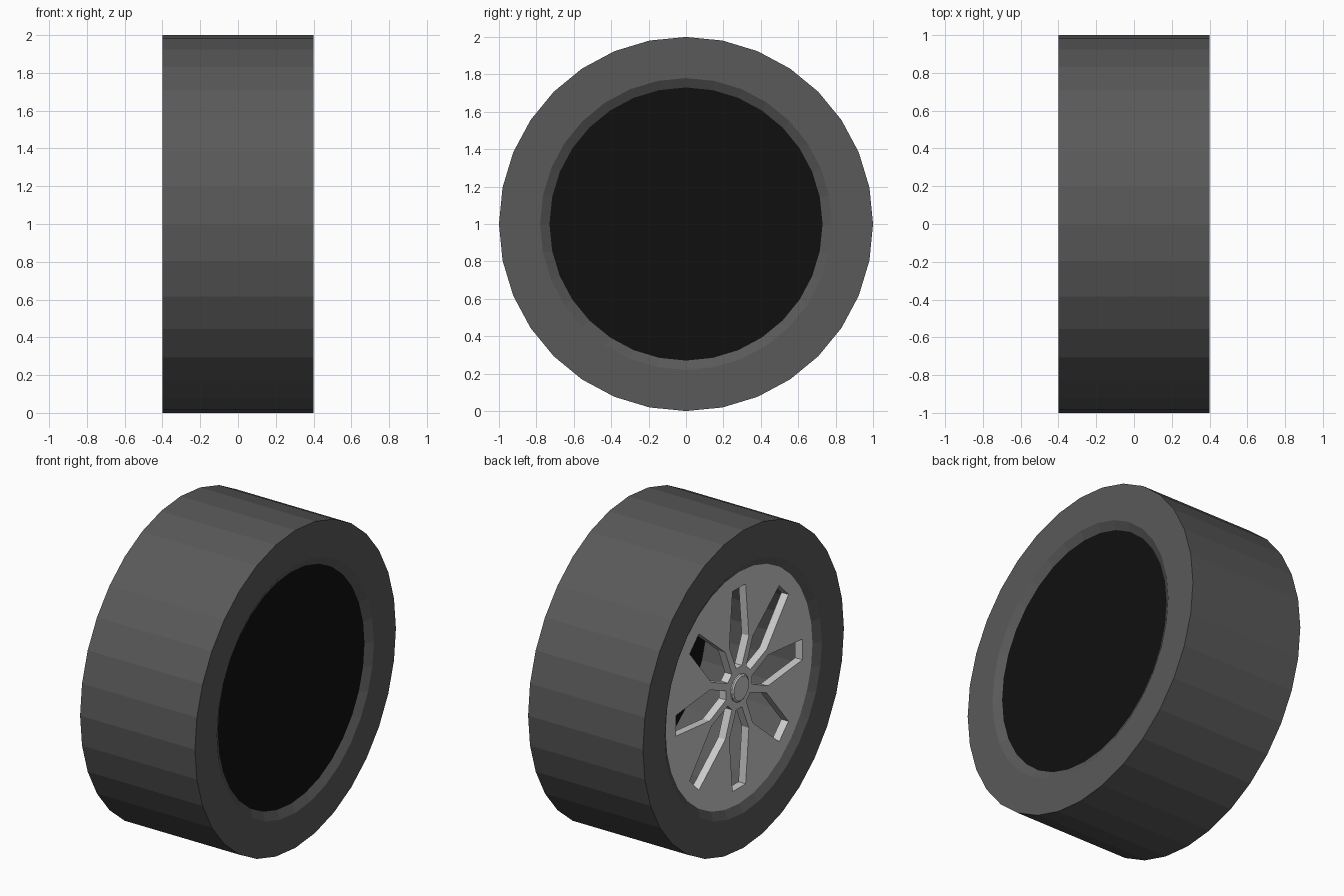
import bpy, bmesh
from math import sin, cos, pi, radians

if "Cube" in bpy.data.objects:
    bpy.data.objects.remove(bpy.data.objects["Cube"])

SIDES = 32
AXLE_Z = 1.0


def paint(obj, value):
    mat = bpy.data.materials.new(obj.name + "_colour")
    mat.diffuse_color = (value, value, value, 1)
    mat.use_nodes = True
    mat.node_tree.nodes["Principled BSDF"].inputs["Base Color"].default_value = mat.diffuse_color
    obj.data.materials.append(mat)


def lathe(name, profile, sides, value, closed=False):
    """Revolve (x, radius) points about the axle; cap open ends."""
    bm = bmesh.new()
    rings = [[bm.verts.new((x, r * sin(2 * pi * i / sides), r * cos(2 * pi * i / sides)))
              for i in range(sides)] for x, r in profile]
    pairs = list(zip(rings, rings[1:]))
    if closed:
        pairs.append((rings[-1], rings[0]))
    for a, b in pairs:
        for i in range(sides):
            j = (i + 1) % sides
            bm.faces.new((a[i], a[j], b[j], b[i]))
    if not closed:
        bm.faces.new(rings[0])
        if len(rings) > 1:
            bm.faces.new(rings[-1])
    bmesh.ops.recalc_face_normals(bm, faces=bm.faces)
    mesh = bpy.data.meshes.new(name)
    bm.to_mesh(mesh)
    bm.free()
    obj = bpy.data.objects.new(name, mesh)
    obj.location.z = AXLE_Z
    bpy.context.collection.objects.link(obj)
    paint(obj, value)
    return obj


# Tyre with chamfered inner lips and the inside barrel
lathe("tyre", [(-.4, 1), (.4, 1), (.4, .78), (.37, .73), (-.37, .73), (-.4, .78)],
      SIDES, .1, closed=True)

# Dark disc closing the inner side
lathe("back_disc", [(.362, .73), (.37, .73)], SIDES, .005)

# Spoked rim: flat filled outline with eight tapered windows
curve = bpy.data.curves.new("spoked_rim", 'CURVE')
curve.dimensions = '2D'
curve.fill_mode = 'BOTH'
curve.extrude = .025


def outline(points):
    s = curve.splines.new('POLY')
    s.points.add(len(points) - 1)
    for p, (u, v) in zip(s.points, points):
        p.co = (u, v, 0, 1)
    s.use_cyclic_u = True


outline([(.73 * cos(2 * pi * i / SIDES), .73 * sin(2 * pi * i / SIDES)) for i in range(SIDES)])
window = [(.13, -.028), (.29, -.097), (.63, -.065), (.63, .065), (.29, .097), (.13, .028)]
for k in range(8):
    c, s = cos(k * pi / 4), sin(k * pi / 4)
    outline([(u * c - v * s, u * s + v * c) for u, v in window])

rim = bpy.data.objects.new("spoked_rim", curve)
bpy.context.collection.objects.link(rim)
rim.location = (-.345, 0, AXLE_Z)
rim.rotation_euler.y = radians(90)
bpy.context.view_layer.objects.active = rim
rim.select_set(True)
bpy.ops.object.convert(target='MESH')
rim = bpy.context.view_layer.objects.active
for p in rim.data.polygons:
    p.use_smooth = False
paint(rim, .55)

# Hub cap
lathe("hub_cap", [(-.33, .085), (-.378, .085), (-.386, .075)], 16, .55)
